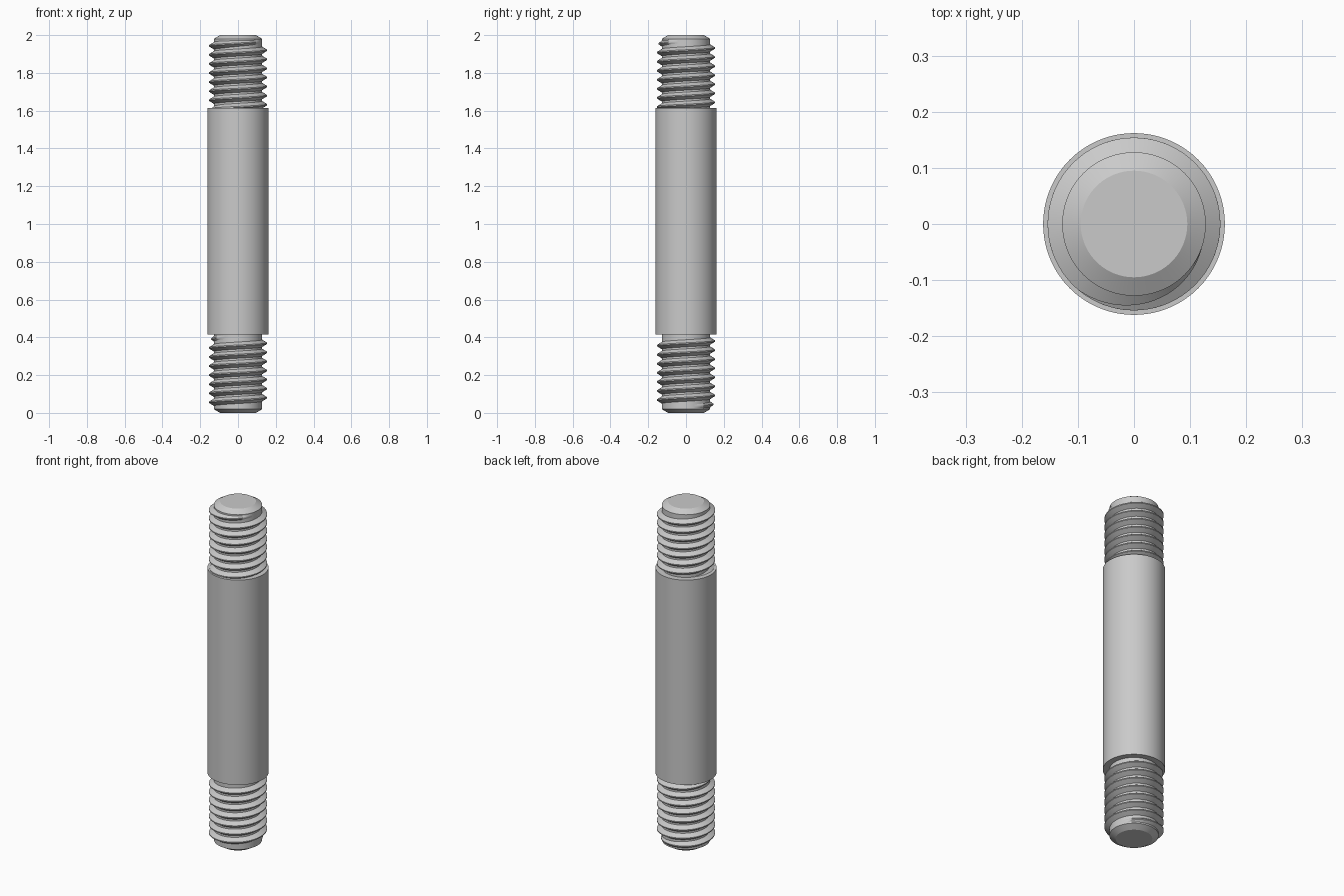
import bpy, bmesh, math

if "Cube" in bpy.data.objects:
    bpy.data.objects.remove(bpy.data.objects["Cube"], do_unlink=True)

CORE_R, CREST_R, SHAFT_R = 0.128, 0.154, 0.162
PITCH = 0.048
SEGMENTS = 72

steel = bpy.data.materials.new("plain_grey_steel")
steel.use_nodes = True
grey = (0.59, 0.59, 0.59, 1)
steel.diffuse_color = grey
steel.node_tree.nodes["Principled BSDF"].inputs["Base Color"].default_value = grey


def finish(name, bm):
    """Turn a bmesh into a smooth shaded steel object."""
    bmesh.ops.recalc_face_normals(bm, faces=bm.faces)
    mesh = bpy.data.meshes.new(name)
    bm.to_mesh(mesh)
    bm.free()
    mesh.materials.append(steel)
    obj = bpy.data.objects.new(name, mesh)
    bpy.context.collection.objects.link(obj)
    bpy.ops.object.select_all(action="DESELECT")
    obj.select_set(True)
    bpy.context.view_layer.objects.active = obj
    bpy.ops.object.shade_smooth_by_angle(angle=math.radians(25))
    return obj


def skin(bm, rings, closed_profile):
    """Bridge successive rings of vertices and cap both ends."""
    for a, b in zip(rings, rings[1:]):
        n = len(a)
        for i in range(n):
            j = (i + 1) % n
            bm.faces.new((a[i], a[j], b[j], b[i]))
    if closed_profile:
        bm.faces.new(rings[0])
        bm.faces.new(rings[-1])


def turned(name, profile):
    """Solid of revolution from (radius, height) pairs."""
    bm = bmesh.new()
    rings = []
    for r, z in profile:
        angles = [2 * math.pi * i / SEGMENTS for i in range(SEGMENTS)]
        rings.append([bm.verts.new((r * math.cos(a), r * math.sin(a), z)) for a in angles])
    skin(bm, rings, True)
    return finish(name, bm)


def thread(name, flipped):
    """Right-hand V thread that fades into the core at both ends."""
    bm = bmesh.new()
    start, turns, first_z = math.radians(20), 7.6, 0.035
    fade = math.radians(110)
    steps = int(turns * SEGMENTS)
    rings = []
    for i in range(steps + 1):
        sweep = 2 * math.pi * turns * i / steps
        rest = 2 * math.pi * turns - sweep
        height = max(0.02, min(1, sweep / fade, rest / fade))
        a = start + sweep
        z = first_z + PITCH * sweep / (2 * math.pi)
        crest = CORE_R + (CREST_R - CORE_R) * height
        base = 0.009 + 0.010 * height
        section = [(CORE_R - 0.003, -base), (CORE_R, -base), (crest, -0.003),
                   (crest, 0.003), (CORE_R, base), (CORE_R - 0.003, base)]
        ring = []
        for r, dz in section:
            x, y, h = r * math.cos(a), r * math.sin(a), z + dz
            # Half turn about the x axis for the opposite end
            ring.append(bm.verts.new((x, -y, 2 - h) if flipped else (x, y, h)))
        rings.append(ring)
    skin(bm, rings, True)
    return finish(name, bm)


# Chamfered rod running the full length
turned("threaded_core", [(0.095, 0), (CORE_R, 0.02), (CORE_R, 1.98), (0.095, 2)])

# Plain middle shank
turned("shank", [(SHAFT_R, 0.414), (SHAFT_R, 1.613)])

# Threads on both ends
thread("lower_thread", False)
thread("upper_thread", True)
